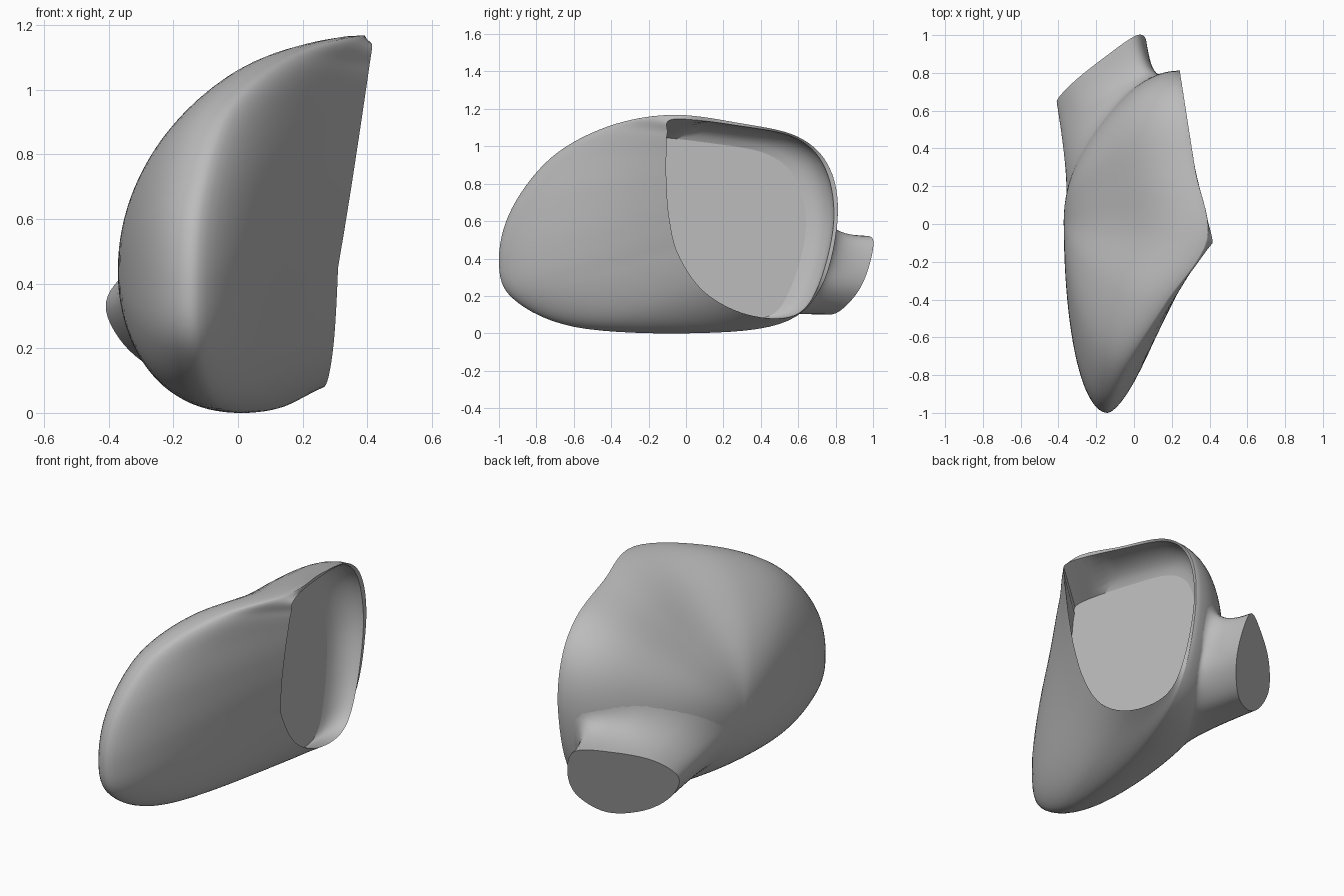
import bpy, bmesh, math
from mathutils import Vector
from mathutils.bvhtree import BVHTree

if "Cube" in bpy.data.objects:
    bpy.data.objects.remove(bpy.data.objects["Cube"], do_unlink=True)

grey = bpy.data.materials.new("plain grey")
grey.use_nodes = True
grey.diffuse_color = (0.5, 0.5, 0.5, 1)
grey.node_tree.nodes["Principled BSDF"].inputs["Base Color"].default_value = (0.5, 0.5, 0.5, 1)


def clamp(v):
    return min(1, max(0, v))


def spline(keys, steps=7):
    """Closed smooth curve through the key points."""
    pts, n = [], len(keys)
    for i in range(n):
        a, b, c, d = (Vector(keys[(i + k) % n]) for k in (-1, 0, 1, 2))
        for s in range(steps):
            t = s / steps
            pts.append(b + (c - a) * t / 2 + (a - b * 2.5 + c * 2 - d / 2) * t ** 2
                       + (b * 1.5 - a / 2 - c * 1.5 + d / 2) * t ** 3)
    return pts


def loft(name, rings, cap_start=False, apex=None, angle=35):
    """Skin a list of closed rings and shade them smooth."""
    bm = bmesh.new()
    rows = [[bm.verts.new(p) for p in r] for r in rings]
    n = len(rows[0])
    for r0, r1 in zip(rows, rows[1:]):
        for i in range(n):
            j = (i + 1) % n
            bm.faces.new((r0[i], r0[j], r1[j], r1[i]))
    if cap_start:
        bm.faces.new(rows[0])
    if apex is not None:
        tip = bm.verts.new(apex)
        for i in range(n):
            bm.faces.new((rows[-1][i], rows[-1][(i + 1) % n], tip))
    bmesh.ops.recalc_face_normals(bm, faces=bm.faces)
    mesh = bpy.data.meshes.new(name)
    bm.to_mesh(mesh)
    bm.free()
    ob = bpy.data.objects.new(name, mesh)
    bpy.context.collection.objects.link(ob)
    mesh.materials.append(grey)
    bpy.ops.object.select_all(action='DESELECT')
    ob.select_set(True)
    bpy.context.view_layer.objects.active = ob
    bpy.ops.object.shade_smooth_by_angle(angle=math.radians(angle))


# Outer edge of the housing, from the nose over the top and round the back
edge = spline([(-.14, -1, .40), (-.12, -.93, .67), (-.03, -.72, .94), (.16, -.42, 1.105),
               (.385, -.08, 1.168), (.325, .28, 1.125), (.275, .6, 1.05), (.248, .77, .88),
               (.24, .81, .6), (.23, .72, .24), (.18, .5, .05), (.03, 0, 0),
               (-.08, -.6, .035), (-.13, -.93, .19)])

# Rim of the mirror opening, matched point by point to the outer edge
opening = spline([(0, -.09, .62), (0, -.105, .82), (0, -.105, .97), (0, -.1, 1.07),
                  (0, -.065, 1.145), (0, .28, 1.11), (0, .59, 1.042), (0, .745, .88),
                  (0, .79, .6), (0, .71, .26), (0, .58, .095), (0, .33, .10),
                  (0, .1, .22), (0, -.04, .42)])
for p in opening:
    near = clamp(1 - (p.y + .08) / .85) ** 1.4
    p.x = .305 - .085 * p.y + .1 * max(0, (p.z - .45) / .67) * near

# Recessed mirror outline, tucked behind the front of the rim
glass = []
for p in opening:
    s = clamp((p.y + .1) / .8)
    y = p.y - .15 * s - .17 * (1 - s) * clamp(p.z / .8)
    z = .09 + (p.z - .09) * .91
    glass.append(Vector((.24 - .13 * y - .08 * z, y, z)))

# Pocket wall
rings = []
for k in range(7):
    a = k / 6 * math.pi / 2
    ring = []
    for g, o in zip(glass, opening):
        q = g.lerp(o, math.sin(a))
        q.x = g.x + (o.x - g.x) * (1 - math.cos(a))
        if o.y > g.y and o.y < .1:
            q = g.lerp(o, k / 6)
        ring.append(q)
    rings.append(ring)

# Side face, slightly bulged
for k in range(1, 13):
    t = 1 - (1 - k / 12) ** 2
    ring = []
    for o, e in zip(opening, edge):
        q = o.lerp(e, t)
        q.x += .18 * (e - o).length * t * t * math.sqrt(max(0, 1 - t))
        ring.append(q)
    rings.append(ring)

# Domed shell, a little flatter over the top and back
shell = [rings[-1]]
centre = Vector((-.372, .02, .44))
for k in range(1, 25):
    a = k / 24.5 * math.pi / 2
    ring = []
    for e in edge:
        out = Vector((0, e.y - centre.y, e.z - centre.z)).normalized()
        flat = .02 + .035 * out.y + .08 * max(0, out.z) ** 2
        f = 1 - flat * math.sin(2 * a) ** 2
        q = centre + (e - centre) * math.cos(a) * f
        q.x = e.x + (centre.x - e.x) * math.sin(a) * f
        ring.append(q)
    shell.append(ring)
loft("mirror_housing", rings + shell[1:], apex=centre)
loft("mirror_glass", [glass], cap_start=True)

# Mounting stub: tilted flat end, swept into the shell with a wide fillet
n = len(edge)
quads = [(r * n + i, r * n + (i + 1) % n, (r + 1) * n + (i + 1) % n, (r + 1) * n + i)
         for r in range(len(shell) - 1) for i in range(n)]
surface = BVHTree.FromPolygons([p for r in shell for p in r], quads)
outline = spline([(-.04, .34), (.04, .21), (.3, .12), (.66, .108), (.95, .22),
                  (1.04, .37), (.97, .51), (.6, .505), (.2, .45)], 6)
axis = Vector((.16, -1, .03)).normalized()
end, foot = [], []
for p in outline:
    back = .3 * (.45 - p.y)
    start = Vector((-.41 + .44 * p.x + .56 * back, .69 + .3 * p.x - .83 * back, p.y))
    hit = surface.ray_cast(start, axis)[0]
    end.append(start)
    foot.append(hit or surface.find_nearest(start + axis * .45)[0])
middle = sum(foot, Vector()) / len(foot)
flare = []
for f in foot:
    out = (f - middle).normalized()
    reach = .06 + .22 * max(0, out.z) + .14 * max(0, -out.x)
    flare.append(surface.find_nearest(f + out * reach)[0])
stub = []
for k in range(13):
    t = k / 12
    stub.append([a * (1 - t) ** 2 + b * 2 * t * (1 - t) + c * t * t
                 for a, b, c in zip(end, foot, flare)])
loft("mounting_stub", stub, cap_start=True)
